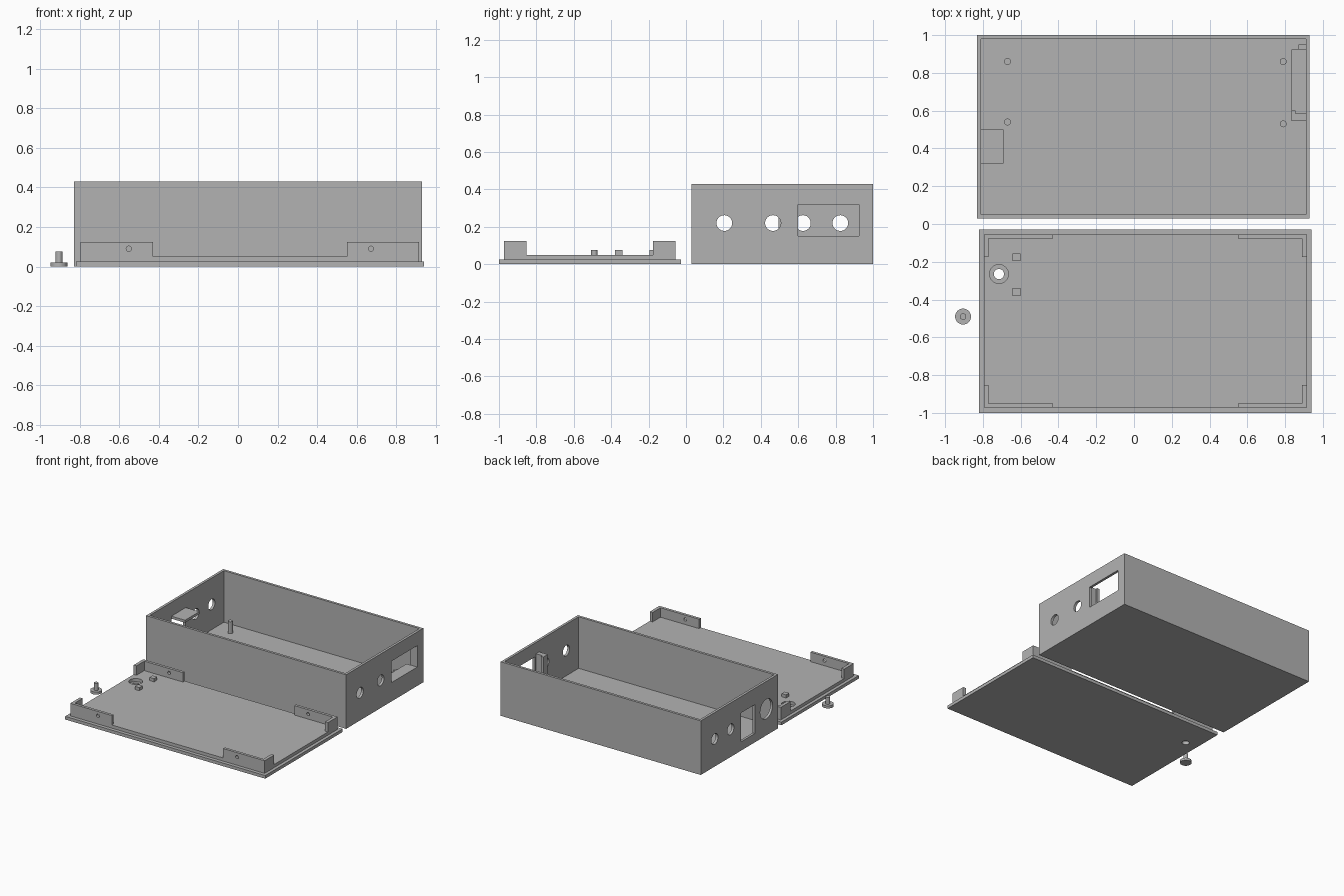
import bpy
import bmesh
from math import pi
from mathutils import Matrix

if "Cube" in bpy.data.objects:
    bpy.data.objects.remove(bpy.data.objects["Cube"], do_unlink=True)

grey = bpy.data.materials.new("plastic_grey")
grey.use_nodes = True
colour = (0.45, 0.45, 0.45, 1)
grey.diffuse_color = colour
grey.node_tree.nodes["Principled BSDF"].inputs["Base Color"].default_value = colour


def finish(name, bm):
    bmesh.ops.recalc_face_normals(bm, faces=bm.faces)
    mesh = bpy.data.meshes.new(name)
    bm.to_mesh(mesh)
    bm.free()
    mesh.materials.append(grey)
    obj = bpy.data.objects.new(name, mesh)
    bpy.context.scene.collection.objects.link(obj)
    return obj


def box(name, xs, ys, zs):
    """Box between pairs of limits, given in either order."""
    bm = bmesh.new()
    size = [abs(b - a) for a, b in (xs, ys, zs)]
    mid = [(a + b) / 2 for a, b in (xs, ys, zs)]
    bmesh.ops.create_cube(bm, size=1, matrix=Matrix.Translation(mid) @ Matrix.Diagonal((*size, 1)))
    return finish(name, bm)


def cylinder(name, centre, radius, length, axis="Z", sides=40):
    bm = bmesh.new()
    turn = {"X": Matrix.Rotation(pi / 2, 4, "Y"), "Y": Matrix.Rotation(pi / 2, 4, "X"), "Z": Matrix()}
    bmesh.ops.create_cone(bm, cap_ends=True, segments=sides, radius1=radius, radius2=radius,
                          depth=length, matrix=Matrix.Translation(centre) @ turn[axis])
    return finish(name, bm)


def combine(target, others, operation="DIFFERENCE"):
    """Apply booleans to the target and remove the helper solids."""
    for other in others:
        mod = target.modifiers.new("cut", "BOOLEAN")
        mod.operation = operation
        mod.solver = "EXACT"
        mod.object = other
    bpy.context.view_layer.update()
    graph = bpy.context.evaluated_depsgraph_get()
    result = bpy.data.meshes.new_from_object(target.evaluated_get(graph))
    target.modifiers.clear()
    target.data = result
    for other in others:
        bpy.data.objects.remove(other, do_unlink=True)


# Open case with its floor
L, R, F, B, H, T = -0.83, 0.93, 0.03, 1.0, 0.43, 0.02
case = box("case", (L, R), (F, B), (0, H))
cuts = [box("cavity", (L + T, R - T), (F + T, B - T), (T, H + 0.1))]
# Right wall: two round openings and a display window
cuts += [cylinder("hole", (R, y, 0.22), 0.042, 0.1, "X") for y in (0.205, 0.465)]
cuts.append(box("window", (R - 0.05, R + 0.05), (0.6, 0.925), (0.15, 0.32)))
# Left wall: two small openings, a square socket and a large opening
for y, z, r in ((0.825, 0.22, 0.042), (0.625, 0.22, 0.042), (0.175, 0.21, 0.078)):
    cuts.append(cylinder("hole", (L, y, z), r, 0.1, "X"))
cuts.append(box("socket", (L - 0.05, L + 0.05), (0.32, 0.495), (0.07, 0.3)))
combine(case, cuts)

# Fittings inside the case
box("socket_shelf", (L + T, -0.69), (0.32, 0.5), (0.3, 0.32))
box("window_ledge", (0.835, R - T), (0.545, 0.925), (0.13, 0.15))
box("window_post_web", (0.855, R - T), (0.545, 0.585), (0.15, 0.34))
box("window_post_lip", (0.835, 0.855), (0.545, 0.6), (0.15, 0.34))
box("window_far_post", (0.87, R - T), (0.925, 0.95), (0.13, 0.32))
for i, (x, y) in enumerate(((-0.67, 0.86), (-0.67, 0.54), (0.79, 0.86), (0.79, 0.53))):
    cylinder(f"standoff_{i + 1}", (x, y, 0.067), 0.018, 0.096, sides=24)

# Lid plate with raised inner step
cx, cy = 0.06, -0.514
lid = box("lid", (cx - 0.88, cx + 0.88), (-1, -0.028), (0, 0.025))
step = box("step", (cx - 0.855, cx + 0.855), (cy - 0.458, cy + 0.458), (0.015, 0.05))
combine(lid, [step], "UNION")
bore = (-0.715, -0.265)
combine(lid, [cylinder("recess", (*bore, 0.065), 0.05, 0.08),
              cylinder("bore", (*bore, 0), 0.027, 0.2)])

# Corner brackets on the lid, each with a screw hole
for sx, side in ((-1, "right"), (1, "left")):
    for sy, end in ((-1, "front"), (1, "back")):
        x, y = cx + sx * 0.855, cy + sy * 0.458
        zs = (0.05, 0.125)
        bracket = box(f"bracket_{end}_{side}", (x, x - sx * 0.365), (y, y - sy * 0.022), zs)
        combine(bracket, [box("return", (x, x - sx * 0.025), (y, y - sy * 0.12), zs)], "UNION")
        combine(bracket, [cylinder("hole", (x - sx * 0.243, y, 0.09), 0.013, 0.1, "Y", 20)])

# Two small guide blocks beside the bore
for i, y in enumerate((-0.175, -0.36)):
    box(f"guide_block_{i + 1}", (-0.642, -0.602), (y - 0.02, y + 0.02), (0.05, 0.075))

# Loose push button
cylinder("button_head", (-0.905, -0.49, 0.01), 0.042, 0.02)
cylinder("button_stem", (-0.905, -0.49, 0.0475), 0.017, 0.055, sides=24)
